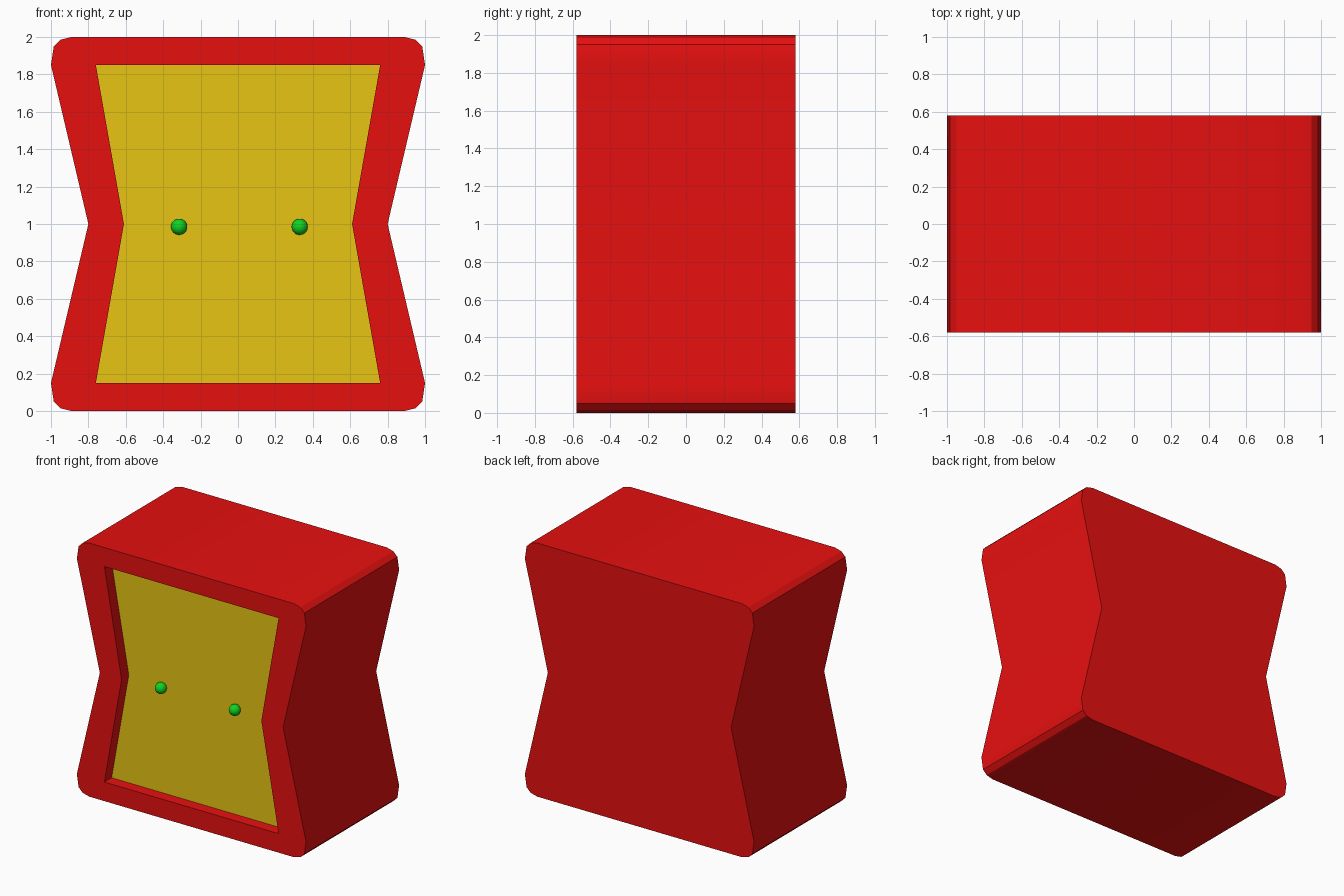
import bpy, bmesh, math

cube = bpy.data.objects.get("Cube")
if cube:
    bpy.data.objects.remove(cube, do_unlink=True)

FRONT, BACK, FLOOR = -0.58, 0.58, -0.49


def material(name, color):
    mat = bpy.data.materials.new(name)
    mat.use_nodes = True
    mat.diffuse_color = (*color, 1)
    mat.node_tree.nodes["Principled BSDF"].inputs["Base Color"].default_value = (*color, 1)
    return mat


red = material("red", (0.8, 0.005, 0.005))
yellow = material("yellow", (0.8, 0.56, 0.006))
green = material("green", (0.005, 0.65, 0.015))


def mirrored_outline(quarter):
    """Mirror a top-right quarter, listed from the top to the waist, to all four."""
    right = quarter + [(x, 2 - z) for x, z in reversed(quarter[:-1])]
    return right + [(-x, z) for x, z in reversed(right)]


def ring(bm, outline, y):
    verts = [bm.verts.new((x, y, z)) for x, z in outline]
    edges = [bm.edges.new((verts[i - 1], verts[i])) for i in range(len(verts))]
    return verts, edges


def wall(bm, a, b):
    for i in range(len(a)):
        bm.faces.new((a[i - 1], a[i], b[i], b[i - 1]))


def smooth(obj):
    bpy.ops.object.select_all(action="DESELECT")
    obj.select_set(True)
    bpy.context.view_layer.objects.active = obj
    bpy.ops.object.shade_smooth_by_angle(angle=math.radians(30))


# Pinched body with rounded corners and a recessed front panel
outer = mirrored_outline([(0.89, 2), (0.95, 1.985), (0.985, 1.95), (1, 1.85), (0.8, 1)])
inner = mirrored_outline([(0.76, 1.85), (0.61, 1)])
bm = bmesh.new()
back, _ = ring(bm, outer, BACK)
rim, rim_edges = ring(bm, outer, FRONT)
lip, lip_edges = ring(bm, inner, FRONT)
floor, _ = ring(bm, inner, FLOOR)
bmesh.ops.triangle_fill(bm, edges=rim_edges + lip_edges, use_beauty=True, normal=(0, -1, 0))
wall(bm, back, rim)
wall(bm, lip, floor)
bm.faces.new(back)
bm.faces.new(floor).material_index = 1
bmesh.ops.recalc_face_normals(bm, faces=bm.faces)
mesh = bpy.data.meshes.new("body")
bm.to_mesh(mesh)
bm.free()
mesh.materials.append(red)
mesh.materials.append(yellow)
body = bpy.data.objects.new("body", mesh)
bpy.context.collection.objects.link(body)
smooth(body)

# Small round knobs on the panel
for name, x in (("right_knob", -0.315), ("left_knob", 0.33)):
    bpy.ops.mesh.primitive_uv_sphere_add(segments=32, ring_count=16, radius=0.043,
                                         location=(x, -0.512, 0.985))
    knob = bpy.context.object
    knob.name = name
    knob.data.materials.append(green)
    smooth(knob)
